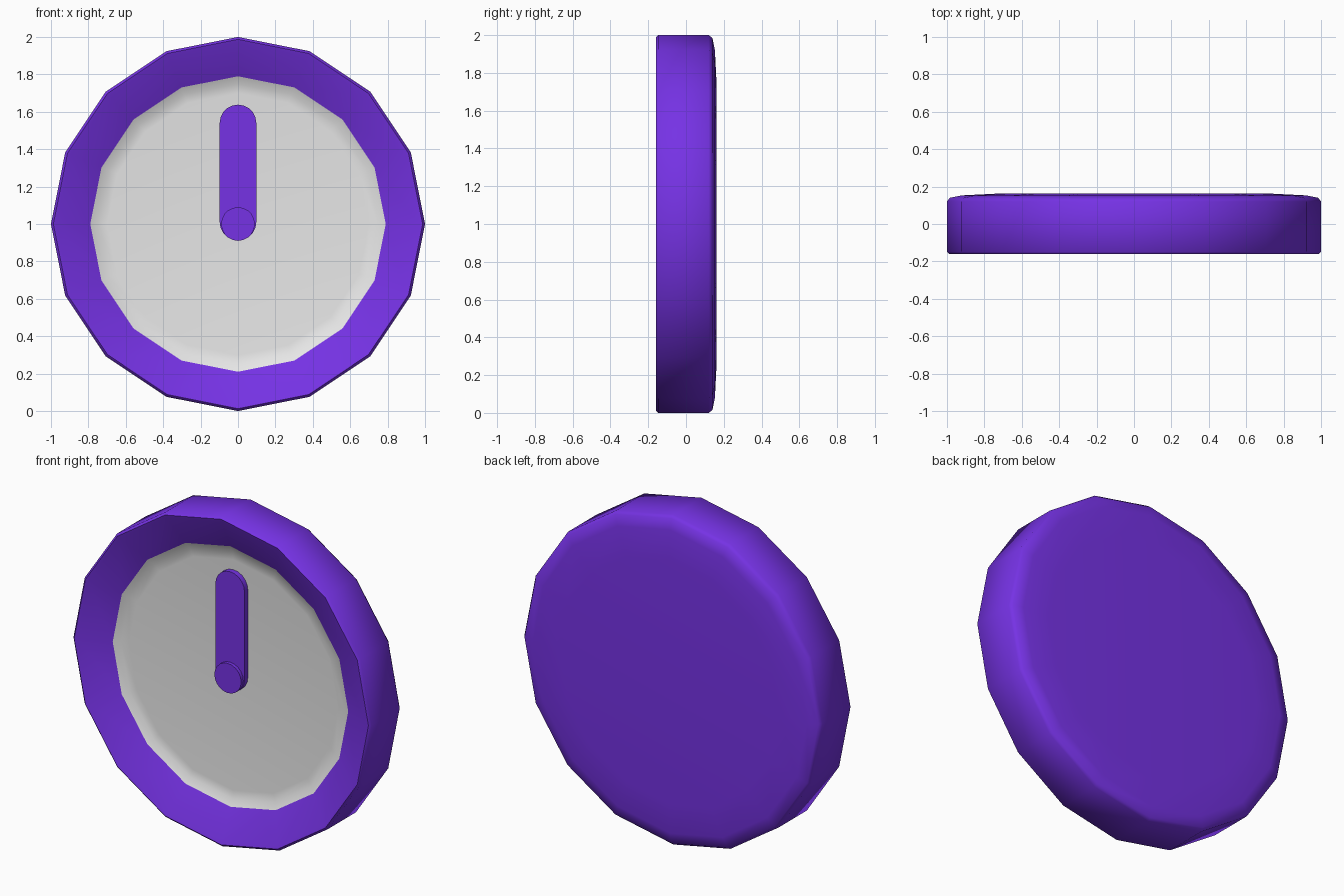
import bpy, bmesh, math

if "Cube" in bpy.data.objects:
    bpy.data.objects.remove(bpy.data.objects["Cube"])


def material(name, rgb):
    m = bpy.data.materials.new(name)
    m.diffuse_color = (*rgb, 1)
    m.use_nodes = True
    m.node_tree.nodes["Principled BSDF"].inputs["Base Color"].default_value = m.diffuse_color
    return m


PURPLE = material("purple", (0.18, 0.032, 0.78))
WHITE = material("off_white", (0.8, 0.8, 0.8))


def finish(name, bm, mats, angle):
    bmesh.ops.recalc_face_normals(bm, faces=bm.faces)
    mesh = bpy.data.meshes.new(name)
    bm.to_mesh(mesh)
    bm.free()
    obj = bpy.data.objects.new(name, mesh)
    bpy.context.collection.objects.link(obj)
    for m in mats:
        mesh.materials.append(m)
    bpy.ops.object.select_all(action='DESELECT')
    obj.select_set(True)
    bpy.context.view_layer.objects.active = obj
    bpy.ops.object.shade_smooth_by_angle(angle=math.radians(angle))
    return obj


def dial_body(sides=16):
    # Turned profile (radius, depth): dish, sloping rim, outer wall, soft back
    profile = [(0.70, -0.045), (0.75, -0.05), (0.79, -0.072), (0.97, -0.154),
               (0.987, -0.16), (1.0, -0.148), (1.0, 0.12), (0.985, 0.14),
               (0.92, 0.153), (0.74, 0.162)]
    bm = bmesh.new()
    rings = []
    for r, y in profile:
        rings.append([bm.verts.new((r * math.sin(2 * math.pi * i / sides), y,
                                    1 + r * math.cos(2 * math.pi * i / sides)))
                      for i in range(sides)])
    for k, (a, b) in enumerate(zip(rings, rings[1:])):
        for i in range(sides):
            j = (i + 1) % sides
            f = bm.faces.new((a[i], a[j], b[j], b[i]))
            f.material_index = 1 if k < 2 else 0
    bm.faces.new(rings[0]).material_index = 1
    bm.faces.new(rings[-1])
    return finish("dial_body", bm, [PURPLE, WHITE], 60)


def capsule(name, radius, z_low, z_high, y_front, y_back, steps=10):
    # Rounded bar extruded along depth; equal z values give a disc
    bm = bmesh.new()
    pts = []
    for zc, start in ((z_high, 0), (z_low, math.pi)):
        for i in range(steps + 1):
            if z_low == z_high and i == steps:
                continue
            t = start + math.pi * i / steps
            pts.append((radius * math.cos(t), zc + radius * math.sin(t)))
    front = [bm.verts.new((x, y_front, z)) for x, z in pts]
    back = [bm.verts.new((x, y_back, z)) for x, z in pts]
    bm.faces.new(front)
    bm.faces.new(back)
    for i in range(len(pts)):
        j = (i + 1) % len(pts)
        bm.faces.new((front[i], front[j], back[j], back[i]))
    return finish(name, bm, [PURPLE], 35)


dial_body()
capsule("pointer_hand", 0.098, 1.01, 1.54, -0.077, -0.03)
capsule("centre_hub", 0.09, 1.0, 1.0, -0.098, -0.03)
